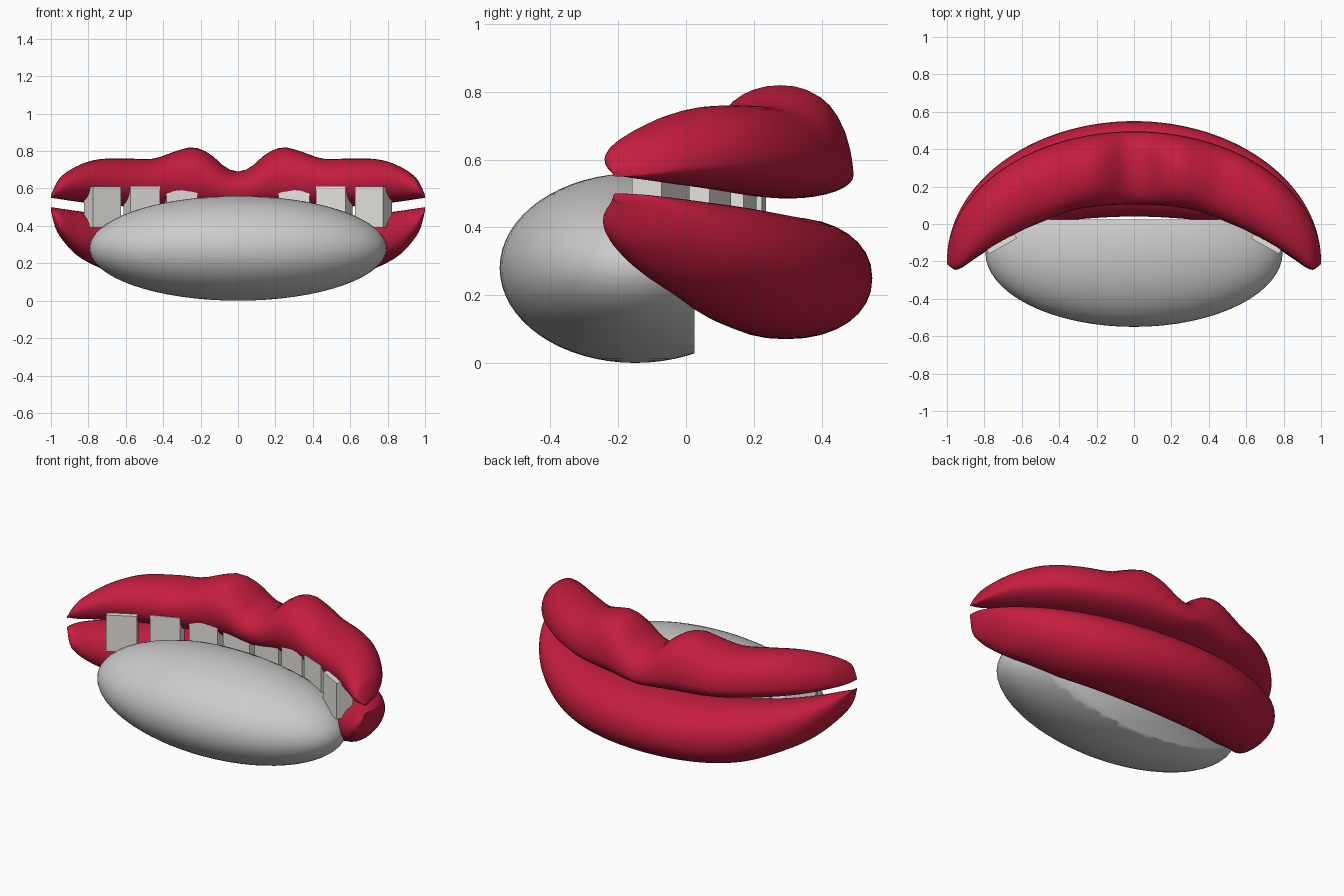
import bpy, bmesh, math
from mathutils import Matrix

if "Cube" in bpy.data.objects:
    bpy.data.objects.remove(bpy.data.objects["Cube"])


def material(name, col):
    m = bpy.data.materials.new(name)
    m.diffuse_color = (*col, 1)
    m.use_nodes = True
    m.node_tree.nodes["Principled BSDF"].inputs["Base Color"].default_value = m.diffuse_color
    return m


red = material("lip_red", (0.56, 0.012, 0.05))
ivory = material("ivory", (0.80, 0.78, 0.74))


def add_object(name, bm, mat=None, smooth=None):
    bmesh.ops.recalc_face_normals(bm, faces=bm.faces)
    me = bpy.data.meshes.new(name)
    bm.to_mesh(me)
    bm.free()
    ob = bpy.data.objects.new(name, me)
    bpy.context.collection.objects.link(ob)
    if mat:
        me.materials.append(mat)
    if smooth:
        bpy.ops.object.select_all(action='DESELECT')
        ob.select_set(True)
        bpy.context.view_layer.objects.active = ob
        bpy.ops.object.shade_smooth_by_angle(angle=math.radians(smooth))
    return ob


def curve(keys, x):
    """Smooth cubic through (x, value) keys, flat at x = 0."""
    def slope(i):
        if i == 0:
            return 0
        j = min(i + 1, len(keys) - 1)
        return (keys[j][1] - keys[i - 1][1]) / (keys[j][0] - keys[i - 1][0])
    for i in range(len(keys) - 1):
        (x0, a), (x1, b) = keys[i], keys[i + 1]
        if x <= x1 + 1e-9:
            h = x1 - x0
            t = (x - x0) / h
            return ((2*t**3 - 3*t*t + 1) * a + (t**3 - 2*t*t + t) * h * slope(i)
                    + (3*t*t - 2*t**3) * b + (t**3 - t*t) * h * slope(i + 1))
    return keys[-1][1]


def lip(name, top, bottom, outer_y, inner, wide, skew, n=32):
    """Loft of rounded sections along x; wide = height fraction of the fullest point."""
    bm = bmesh.new()
    rings = []
    steps = 72
    for k in range(steps + 1):
        x = math.sin((k / steps - 0.5) * math.pi)
        ax = abs(x)
        zt, zb = curve(top, ax), curve(bottom, ax)
        yi = curve(inner, ax)
        # outer edge follows an elliptical arch
        yo = -.2 + (outer_y + .2) * max(0, 1 - ax * ax) ** .5
        yo = max(yo, yi + .015)
        yc, r = (yo + yi) / 2, (yo - yi) / 2
        ring = []
        for i in range(n):
            a = 2 * math.pi * i / n
            c, s = math.cos(a), math.sin(a)
            zm = zb + (wide - skew * c) * (zt - zb)
            c = math.copysign(abs(c) ** 0.93, c)
            s = math.copysign(abs(s) ** 0.93, s)
            ring.append(bm.verts.new((x, yc + r * c, zm + s * (zt - zm if s > 0 else zm - zb))))
        rings.append(ring)
    for p, q in zip(rings, rings[1:]):
        for i in range(n):
            j = (i + 1) % n
            bm.faces.new((p[i], p[j], q[j], q[i]))
    bm.faces.new(rings[0])
    bm.faces.new(rings[-1])
    return add_object(name, bm, red, 50)


# Upper lip with the two peaks and the central dip
lip("upper_lip",
    top=[(0, .69), (.07, .715), (.15, .785), (.24, .82), (.33, .80), (.45, .76), (.6, .76),
         (.75, .755), (.86, .72), (.95, .66), (.98, .61), (1, .565)],
    bottom=[(0, .485), (.4, .49), (.8, .522), (1, .55)],
    outer_y=.495,
    inner=[(0, .105), (.3, .08), (.45, .03), (.6, -.035), (.75, -.115), (.85, -.18), (.95, -.24), (1, -.215)],
    wide=.43, skew=.08)

# Lower lip
lip("lower_lip",
    top=[(0, .43), (.4, .438), (.8, .472), (1, .5)],
    bottom=[(0, .07), (.4, .085), (.6, .12), (.77, .19), (.87, .25), (.95, .34), (.98, .4), (1, .48)],
    outer_y=.55,
    inner=[(0, .04), (.3, .025), (.45, 0), (.6, -.05), (.75, -.12), (.85, -.185), (.95, -.245), (1, -.215)],
    wide=.5, skew=0)

# Row of eight block teeth set along the arch
for n, (x, y, deg) in enumerate([(.105, .18, 4), (.31, .14, 13), (.515, .055, 22), (.725, -.075, 29)]):
    for side, label in ((1, "right"), (-1, "left")):
        bm = bmesh.new()
        m = (Matrix.Translation((side * x, y, .5))
             @ Matrix.Rotation(math.radians(-side * deg), 4, 'Z')
             @ Matrix.Diagonal((.17, .1, .22, 1)))
        bmesh.ops.create_cube(bm, size=1, matrix=m)
        add_object(f"tooth_{label}_{n + 1}", bm, ivory)

# Tongue: flattened ellipsoid sliced flat at its rear
bm = bmesh.new()
bmesh.ops.create_uvsphere(bm, u_segments=64, v_segments=32, radius=1,
                          matrix=Matrix.Translation((0, -.15, .28)) @ Matrix.Diagonal((.795, .4, .28, 1)))
bmesh.ops.bisect_plane(bm, geom=bm.verts[:] + bm.edges[:] + bm.faces[:],
                       plane_co=(0, .025, 0), plane_no=(0, 1, 0), clear_outer=True)
bmesh.ops.holes_fill(bm, edges=[e for e in bm.edges if e.is_boundary], sides=0)
add_object("tongue", bm, None, 100)
